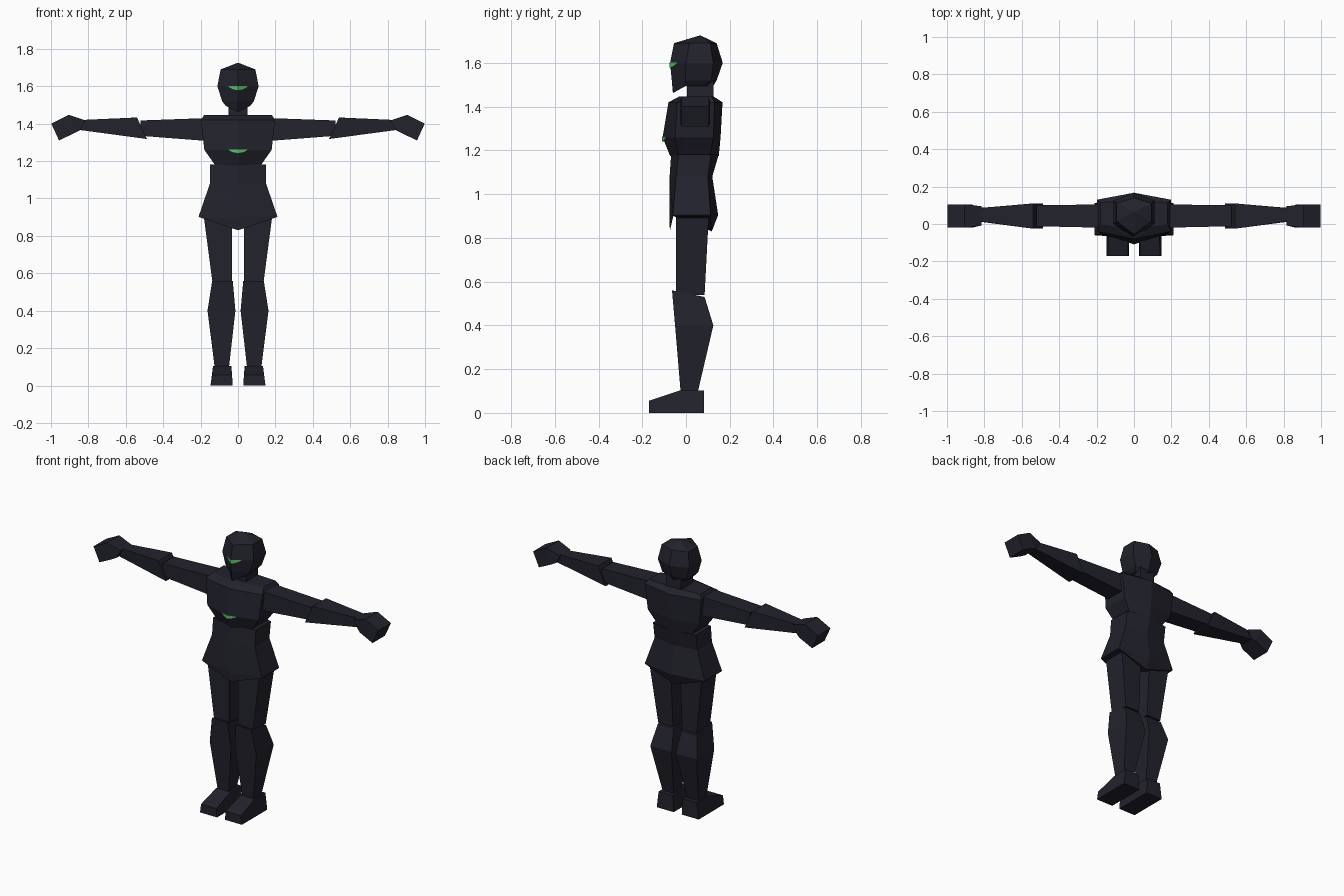
import bpy, bmesh

if "Cube" in bpy.data.objects:
    bpy.data.objects.remove(bpy.data.objects["Cube"])


def material(name, rgb):
    m = bpy.data.materials.new(name)
    m.diffuse_color = (*rgb, 1)
    m.use_nodes = True
    m.node_tree.nodes["Principled BSDF"].inputs["Base Color"].default_value = m.diffuse_color
    return m


DARK = material("dark_blue_grey", (0.016, 0.016, 0.026))
GREEN = material("light_green", (0.11, 0.52, 0.14))


def loft(name, rings, mat=DARK, apex=None, mirror=False):
    """Skin a list of equal-length rings; close the last one flat or to an apex."""
    bm = bmesh.new()
    vs = [[bm.verts.new(p) for p in r] for r in rings]
    n = len(vs[0])
    for a, b in zip(vs, vs[1:]):
        for i in range(n):
            j = (i + 1) % n
            bm.faces.new((a[i], a[j], b[j], b[i]))
    bm.faces.new(vs[0])
    if apex:
        tip = bm.verts.new(apex)
        for i in range(n):
            bm.faces.new((vs[-1][i], vs[-1][(i + 1) % n], tip))
    else:
        bm.faces.new(vs[-1])
    return finish(name, bm, mat, mirror)


def finish(name, bm, mat, mirror=False):
    bmesh.ops.recalc_face_normals(bm, faces=bm.faces)
    me = bpy.data.meshes.new(name)
    bm.to_mesh(me)
    bm.free()
    me.materials.append(mat)
    ob = bpy.data.objects.new(name, me)
    bpy.context.collection.objects.link(ob)
    if mirror:
        ob.modifiers.new("mirror", 'MIRROR')
    return ob


def hexring(w, f, fs, bs, b, z, zf=None, zb=None):
    """Six-sided section with a pointed front and back."""
    zf = z if zf is None else zf
    zb = z if zb is None else zb
    return [(0, f, zf), (w, fs, z), (w, bs, z), (0, b, zb), (-w, bs, z), (-w, fs, z)]


def flat(x0, x1, y0, y1, z):
    return [(x0, y0, z), (x1, y0, z), (x1, y1, z), (x0, y1, z)]


def cut(y0, y1, low, high):
    """Section across an arm; low and high are (x, z)."""
    return [(low[0], y0, low[1]), (low[0], y1, low[1]),
            (high[0], y1, high[1]), (high[0], y0, high[1])]


# Torso
loft("chest", [
    hexring(0.12, -0.073, -0.035, 0.11, 0.15, 1.175),
    hexring(0.18, -0.107, -0.05, 0.125, 0.158, 1.26),
    hexring(0.198, -0.08, -0.04, 0.13, 0.167, 1.42),
    hexring(0.18, -0.03, 0.0, 0.115, 0.125, 1.447)])
loft("hips", [
    hexring(0.15, -0.068, -0.035, 0.115, 0.15, 1.182),
    hexring(0.15, -0.075, -0.045, 0.10, 0.12, 1.08),
    hexring(0.21, -0.075, -0.06, 0.112, 0.147, 0.905, zf=0.89),
    hexring(0.207, -0.074, -0.058, 0.11, 0.118, 0.90, zf=0.83, zb=0.83)])

# Head and neck
loft("neck", [flat(-0.052, 0.052, 0.005, 0.125, z) for z in (1.43, 1.52)])
loft("head", [
    hexring(0.065, -0.06, 0.0, 0.09, 0.125, 1.495, zf=1.462),
    hexring(0.085, -0.065, -0.003, 0.115, 0.14, 1.52),
    hexring(0.11, -0.073, 0.0, 0.125, 0.168, 1.60),
    hexring(0.093, -0.055, 0.015, 0.11, 0.14, 1.69)], apex=(0, 0.065, 1.726))

# Arms
loft("upper_arm", [
    cut(-0.02, 0.105, (0.16, 1.307), (0.16, 1.43)),
    cut(-0.012, 0.10, (0.52, 1.335), (0.52, 1.417))], mirror=True)
loft("forearm", [
    cut(-0.025, 0.11, (0.487, 1.318), (0.54, 1.433)),
    cut(0.015, 0.085, (0.845, 1.366), (0.83, 1.42))], mirror=True)
loft("hand", [
    cut(-0.008, 0.095, (0.845, 1.364), (0.815, 1.417)),
    cut(-0.02, 0.105, (0.868, 1.353), (0.905, 1.447)),
    cut(-0.02, 0.105, (0.957, 1.31), (0.998, 1.40))], mirror=True)

# Legs
loft("thigh", [
    flat(0.033, 0.185, -0.045, 0.105, 0.92),
    flat(0.032, 0.135, -0.045, 0.085, 0.54)], mirror=True)
loft("shin", [
    [(0.028, -0.064, 0.56), (0.138, -0.064, 0.56), (0.138, 0.085, 0.53), (0.028, 0.085, 0.53)],
    flat(0.014, 0.163, -0.05, 0.125, 0.40),
    flat(0.048, 0.125, -0.025, 0.055, 0.10)], mirror=True)

# Foot: profile from heel to toe with a narrower top
sole_y = [(0.083, 0.0), (0.083, 0.103), (-0.027, 0.103), (-0.17, 0.055), (-0.17, 0.0)]
loft("foot", [
    [(0.028 + z * 0.07, y, z) for y, z in sole_y],
    [(0.147 - z * 0.13, y, z) for y, z in sole_y]], mirror=True)


# Green crescent plates that follow the pointed fronts
def crescent(name, half, z, y, slope, drop):
    bm = bmesh.new()
    steps = [-1, -0.5, 0, 0.5, 1]
    cols = []
    for t in steps:
        yy = y + slope * abs(t) * half
        low = z - 0.004 - drop * (1 - t * t)
        cols.append([bm.verts.new((t * half, yy + d, zz))
                     for d, zz in ((0, low), (0, z), (0.006, z), (0.006, low))])
    for a, b in zip(cols, cols[1:]):
        for i in range(4):
            j = (i + 1) % 4
            bm.faces.new((a[i], a[j], b[j], b[i]))
    bm.faces.new(cols[0])
    bm.faces.new(cols[-1])
    finish(name, bm, GREEN)


crescent("visor", 0.052, 1.602, -0.0755, 0.66, 0.02)
crescent("chest_light", 0.05, 1.263, -0.109, 0.31, 0.019)
